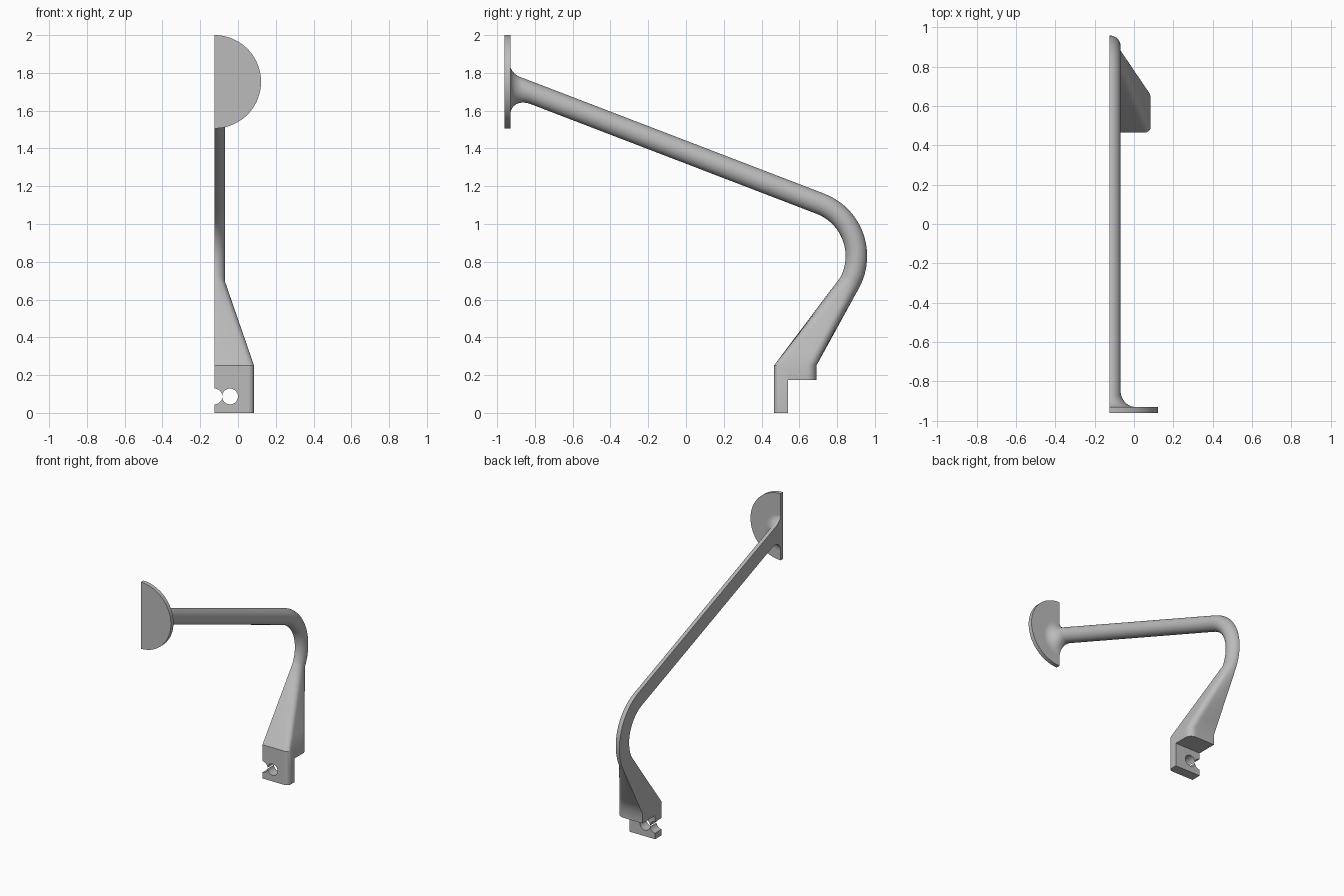
import bpy, bmesh
from math import sin, cos, tan, pi, radians
from mathutils import Vector

if "Cube" in bpy.data.objects:
    bpy.data.objects.remove(bpy.data.objects["Cube"])

CUT = -0.125            # flat side of the half hook
R_TUBE, R_BEND = 0.057, 0.297
SLOPE = radians(21)
BEND_Y, BEND_Z = 0.605, 0.83
DISC_BACK = -0.93

grey = bpy.data.materials.new("plain grey")
grey.use_nodes = True
grey.diffuse_color = (0.5, 0.5, 0.5, 1)
grey.node_tree.nodes["Principled BSDF"].inputs["Base Color"].default_value = (0.5, 0.5, 0.5, 1)


def loft(name, rings):
    """Skin closed rings of equal length and cap both ends."""
    bm = bmesh.new()
    rows = [[bm.verts.new(p) for p in ring] for ring in rings]
    n = len(rows[0])
    for a, b in zip(rows, rows[1:]):
        for i in range(n):
            j = (i + 1) % n
            bm.faces.new((a[i], a[j], b[j], b[i]))
    bm.faces.new(rows[0])
    bm.faces.new(rows[-1])
    bmesh.ops.recalc_face_normals(bm, faces=bm.faces)
    mesh = bpy.data.meshes.new(name)
    bm.to_mesh(mesh)
    bm.free()
    mesh.materials.append(grey)
    ob = bpy.data.objects.new(name, mesh)
    bpy.context.collection.objects.link(ob)
    return ob


def activate(ob):
    bpy.ops.object.select_all(action='DESELECT')
    ob.select_set(True)
    bpy.context.view_layer.objects.active = ob


def cut(ob, cutter):
    activate(ob)
    mod = ob.modifiers.new("cut", 'BOOLEAN')
    mod.operation, mod.solver, mod.object = 'DIFFERENCE', 'EXACT', cutter
    bpy.ops.object.modifier_apply(modifier=mod.name)
    bpy.data.objects.remove(cutter)


# Foot outline: rectangle with a small front and a larger back corner radius
def arc(cx, cy, r, start, steps=8):
    return [(cx + r * cos(start + pi / 2 * k / steps),
             cy + r * sin(start + pi / 2 * k / steps)) for k in range(steps + 1)]


def spread(a, b, n):
    return [(a[0] + (b[0] - a[0]) * k / n, a[1] + (b[1] - a[1]) * k / n) for k in range(n)]


RIGHT, FRONT, BACK = 0.085, 0.465, 0.69
front_arc = arc(RIGHT - 0.03, FRONT + 0.03, 0.03, -pi / 2)
back_arc = arc(RIGHT - 0.05, BACK - 0.05, 0.05, 0)
outline = (spread((CUT, FRONT), front_arc[0], 8) + front_arc
           + spread(front_arc[-1], back_arc[0], 6)[1:] + back_arc
           + spread((CUT, BACK), back_arc[-1], 8)[::-1])
COUNT = len(outline)
angles = [-pi / 2 + pi * k / (COUNT - 1) for k in range(COUNT)]


# Tube ring around the bend
def bend_ring(phi):
    ring = []
    for t in angles:
        d = R_BEND + R_TUBE * sin(t)
        ring.append(Vector((CUT + R_TUBE * cos(t), BEND_Y + d * cos(phi), BEND_Z + d * sin(phi))))
    return ring


# Flared ring where the arm meets the disc
arm_y = BEND_Y + R_BEND * sin(SLOPE)
arm_z = BEND_Z + R_BEND * cos(SLOPE)


def flare_ring(a):
    ring = []
    for t in angles:
        s = sin(t)
        y = DISC_BACK + (0.08 - 0.03 * s) * (1 - cos(a))
        grow = (0.07 - 0.03 * s) * (1 - sin(a))
        z = arm_z - (y - arm_y) * tan(SLOPE) + (R_TUBE / cos(SLOPE) + grow) * s
        ring.append(Vector((CUT + (R_TUBE + grow) * cos(t), y, z)))
    return ring


rings = [flare_ring(pi / 2 * k / 10) for k in range(11)]
top, bottom = pi / 2 - SLOPE, radians(-28)
rings += [bend_ring(top + (bottom - top) * k / 24) for k in range(25)]
foot_top = [Vector((x, y, 0.25)) for x, y in outline]
neck = rings[-1]
rings += [[p.lerp(q, k / 6) for p, q in zip(neck, foot_top)] for k in range(1, 7)]
rings.append([Vector((x, y, 0)) for x, y in outline])
arm = loft("hook_arm_and_foot", rings)

# Step under the foot, then the two bores through its front plate
bpy.ops.mesh.primitive_cube_add(size=1, location=(0, 0.79, -0.0125))
step = bpy.context.object
step.scale = (1, 0.5, 0.375)
cut(arm, step)
for x in (CUT, -0.042):
    bpy.ops.mesh.primitive_cylinder_add(vertices=40, radius=0.0418, depth=0.4,
                                        location=(x, 0.5, 0.087), rotation=(pi / 2, 0, 0))
    cut(arm, bpy.context.object)

# Half disc
edge = [(CUT + 0.247 * cos(-pi / 2 + pi * k / 48), 1.753 + 0.247 * sin(-pi / 2 + pi * k / 48))
        for k in range(49)]
disc = loft("half_disc", [[(x, y, z) for x, z in edge] for y in (-0.96, DISC_BACK)])

for ob in (arm, disc):
    activate(ob)
    bpy.ops.object.shade_smooth_by_angle(angle=radians(30))
